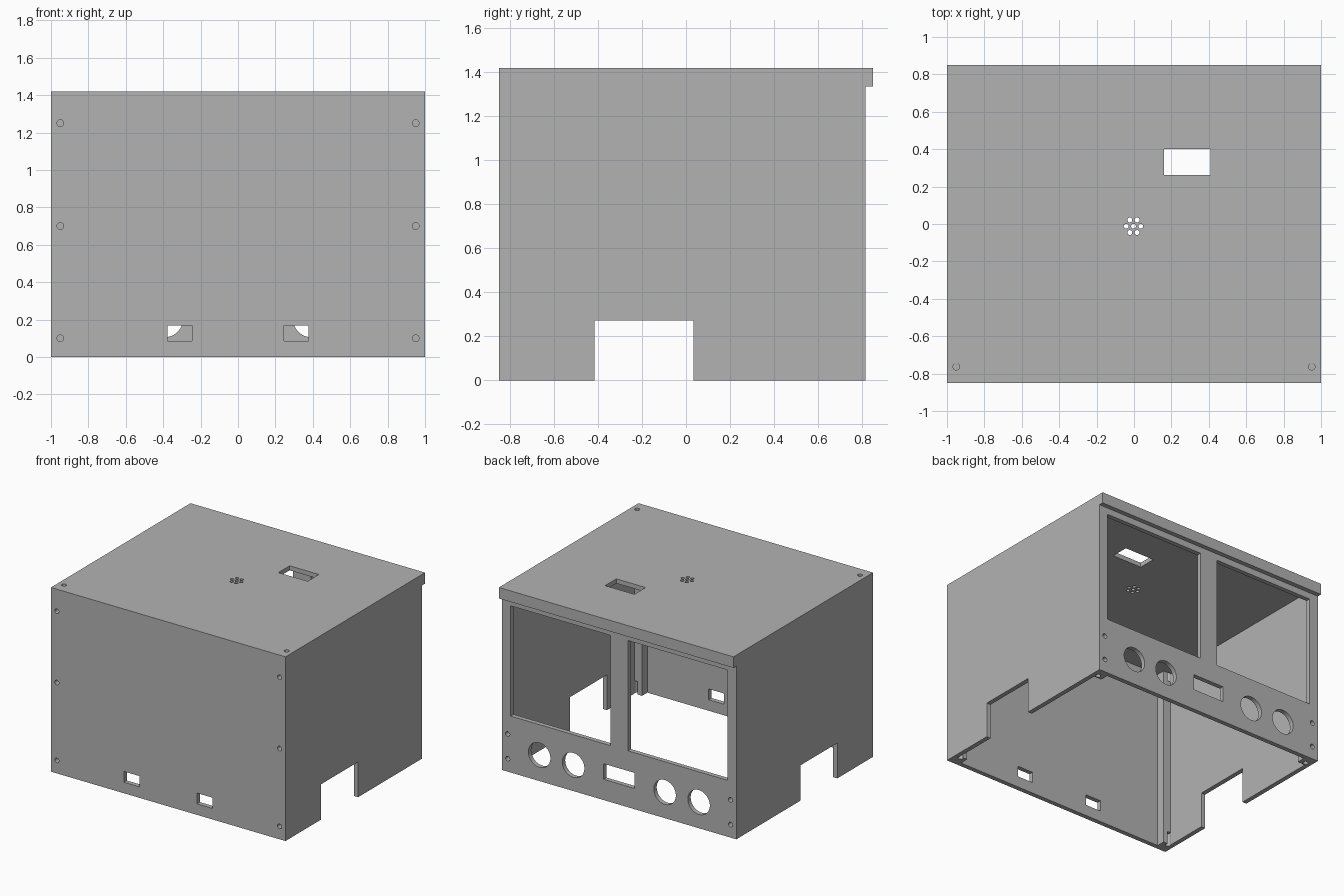
import bpy, bmesh, math
from mathutils import Matrix, Vector

if "Cube" in bpy.data.objects:
    bpy.data.objects.remove(bpy.data.objects["Cube"])

H = 1.42          # overall height
F, B = -0.85, 0.815   # front and back faces of the body
T = 0.035         # wall thickness
P = 0.10          # corner post size, including the wall


def box(bm, x0, x1, y0, y1, z0, z1):
    c = Vector(((x0 + x1) / 2, (y0 + y1) / 2, (z0 + z1) / 2))
    m = Matrix.Translation(c) @ Matrix.Diagonal((x1 - x0, y1 - y0, z1 - z0, 1))
    bmesh.ops.create_cube(bm, size=1, matrix=m)


def rod(bm, center, r, depth, axis, sides=24):
    m = Matrix.Translation(center)
    if axis == 'Y':
        m = m @ Matrix.Rotation(math.pi / 2, 4, 'X')
    bmesh.ops.create_cone(bm, cap_ends=True, segments=sides, radius1=r,
                          radius2=r, depth=depth, matrix=m)


def make(name, bm):
    bmesh.ops.recalc_face_normals(bm, faces=bm.faces)
    me = bpy.data.meshes.new(name)
    bm.to_mesh(me)
    bm.free()
    ob = bpy.data.objects.new(name, me)
    bpy.context.collection.objects.link(ob)
    return ob


# outer block with the overhanging rear lip, from a side profile
bm = bmesh.new()
profile = [(F, 0), (B, 0), (B, 1.335), (0.85, 1.335), (0.85, H), (F, H)]
face = bm.faces.new([bm.verts.new((-1, y, z)) for y, z in profile])
ext = bmesh.ops.extrude_face_region(bm, geom=[face])
bmesh.ops.translate(bm, vec=(2, 0, 0),
                    verts=[v for v in ext['geom'] if isinstance(v, bmesh.types.BMVert)])
case = make("enclosure_case", bm)

cutters = []

# hollow interior, leaving tall front posts and short rear posts
hollows = [
    (1 - P, F + T, B - T, -0.1, H - T),
    (1 - T, F + P, B - P, -0.1, H - T),
    (1 - T, F + P, B - T, 0.39, H - T),
]
for hx, y0, y1, z0, z1 in hollows:
    bm = bmesh.new()
    box(bm, -hx, hx, y0, y1, z0, z1)
    cutters.append(make("hollow_cutter", bm))

# openings through the walls
bm = bmesh.new()
box(bm, -1.2, 1.2, -0.415, 0.035, -0.1, 0.272)           # side notches
box(bm, 0.16, 0.41, 0.263, 0.40, 1.3, 1.5)               # top slot
box(bm, -0.132, 0.132, 0.75, 0.9, 0.16, 0.28)            # rear slot
for s in (-1, 1):
    xs = sorted((s * 0.245, s * 0.378))
    box(bm, *xs, -0.95, -0.78, 0.085, 0.168)             # front slots
    xs = sorted((s * 0.075, s * 0.925))
    box(bm, *xs, 0.75, 0.95, 0.435, 1.285)               # rear windows
    for x in (0.39, 0.68):
        rod(bm, (s * x, 0.82, 0.2), 0.094, 0.14, 'Y', 48)  # rear round ports
vent = (-0.003, -0.012)
rod(bm, (*vent, H), 0.013, 0.2, 'Z', 20)                 # vent holes
for i in range(6):
    a = i * math.pi / 3
    rod(bm, (vent[0] + 0.039 * math.cos(a), vent[1] + 0.039 * math.sin(a), H),
        0.013, 0.2, 'Z', 20)
cutters.append(make("opening_cutter", bm))

# blind screw holes into the posts
bm = bmesh.new()
for x in (-0.95, 0.95):
    for z in (0.1, 0.7, 1.25):
        rod(bm, (x, F, z), 0.018, 0.12, 'Y')
    for z in (0.1, 0.29):
        rod(bm, (x, B, z), 0.018, 0.10, 'Y')
    rod(bm, (x, -0.763, H), 0.018, 0.2, 'Z')
    for y in (-0.763, 0.74):
        rod(bm, (x, y, 0), 0.018, 0.2, 'Z')
cutters.append(make("screw_cutter", bm))

for c in cutters:
    c.hide_render = True
    mod = case.modifiers.new("cut", 'BOOLEAN')
    mod.operation = 'DIFFERENCE'
    mod.solver = 'EXACT'
    mod.object = c

# bake the cuts and remove the helpers
bpy.context.view_layer.update()
dg = bpy.context.evaluated_depsgraph_get()
baked = bpy.data.meshes.new_from_object(case.evaluated_get(dg))
case.modifiers.clear()
case.data = baked
for c in cutters:
    bpy.data.objects.remove(c)

# single plain grey
mat = bpy.data.materials.new("plain_grey")
mat.diffuse_color = (0.45, 0.45, 0.45, 1)
mat.use_nodes = True
mat.node_tree.nodes["Principled BSDF"].inputs["Base Color"].default_value = mat.diffuse_color
case.data.materials.clear()
case.data.materials.append(mat)
for p in case.data.polygons:
    p.material_index = 0

bpy.context.view_layer.objects.active = case
case.select_set(True)
bpy.ops.object.shade_smooth_by_angle(angle=math.radians(30))
